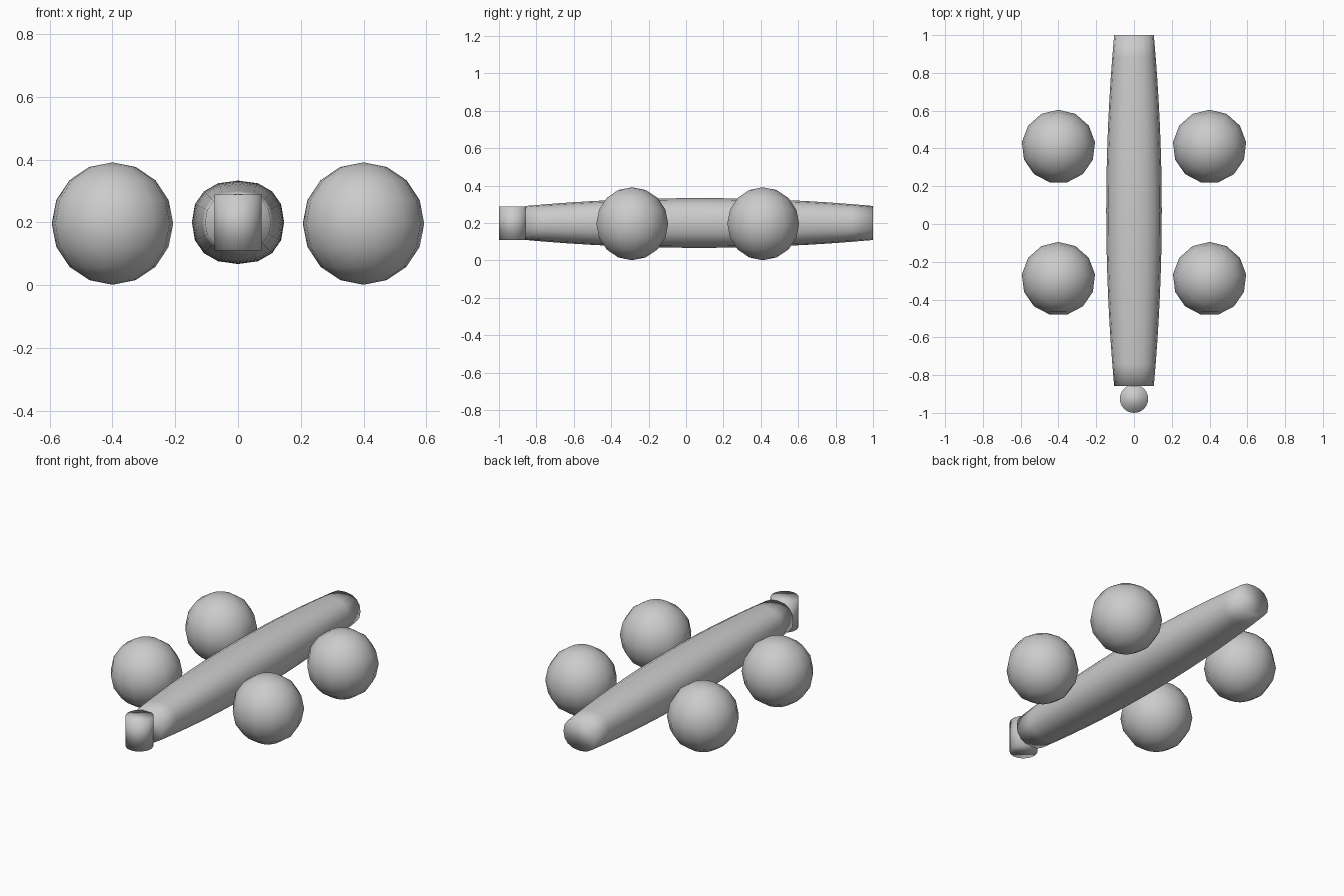
import bpy, bmesh
from math import sin, cos, pi, copysign
from mathutils import Vector

if "Cube" in bpy.data.objects:
    bpy.data.objects.remove(bpy.data.objects["Cube"])


def loft(name, rings, location=(0, 0, 0)):
    """Skin a list of equal-length rings, cap the ends and smooth."""
    bm = bmesh.new()
    loops = [[bm.verts.new(p) for p in ring] for ring in rings]
    n = len(loops[0])
    for a, b in zip(loops, loops[1:]):
        for i in range(n):
            j = (i + 1) % n
            bm.faces.new((a[i], a[j], b[j], b[i]))
    bm.faces.new(loops[0])
    bm.faces.new(loops[-1])
    bmesh.ops.remove_doubles(bm, verts=bm.verts[:], dist=1e-5)
    bmesh.ops.recalc_face_normals(bm, faces=bm.faces[:])
    for f in bm.faces:
        f.smooth = True
    mesh = bpy.data.meshes.new(name)
    bm.to_mesh(mesh)
    bm.free()
    ob = bpy.data.objects.new(name, mesh)
    ob.location = location
    bpy.context.collection.objects.link(ob)
    return ob


def circle(r, z, n):
    # first vertex points to +y
    return [Vector((-r * sin(2 * pi * i / n), r * cos(2 * pi * i / n), z)) for i in range(n)]


def rounded_square(rx, rz, y, n=16, p=0.87):
    def pw(v):
        return copysign(abs(v) ** p, v) if abs(v) > 1e-9 else 0.0
    return [Vector((rx * pw(cos(2 * pi * i / n)), y, rz * pw(sin(2 * pi * i / n))))
            for i in range(n)]


# Long body, fattest in the middle, with flat ends
Y0, Y1, STEPS = -0.857, 1.0, 16
body = []
for k in range(STEPS + 1):
    t = 2 * k / STEPS - 1
    bulge = 1 - t * t
    rx = 0.105 + 0.042 * bulge
    rz = 0.091 + 0.042 * bulge
    body.append(rounded_square(rx, rz, Y0 + (Y1 - Y0) * k / STEPS))
loft("body", body, (0, 0, 0.2))

# Upright cylinder at the front tip
loft("front_post", [circle(0.075, -0.089, 24), circle(0.075, 0.089, 24)], (0, -0.925, 0.199))

# Four low-poly ball wheels
R, SEG, RINGS = 0.195, 13, 8
ball = [circle(R * sin(pi * k / RINGS), -R * cos(pi * k / RINGS), SEG) for k in range(RINGS + 1)]
for side, x in (("left", -0.4), ("right", 0.4)):
    for end, y in (("front", -0.29), ("back", 0.41)):
        loft(f"{end}_{side}_ball", [r for r in ball], (x, y, 0.196))
